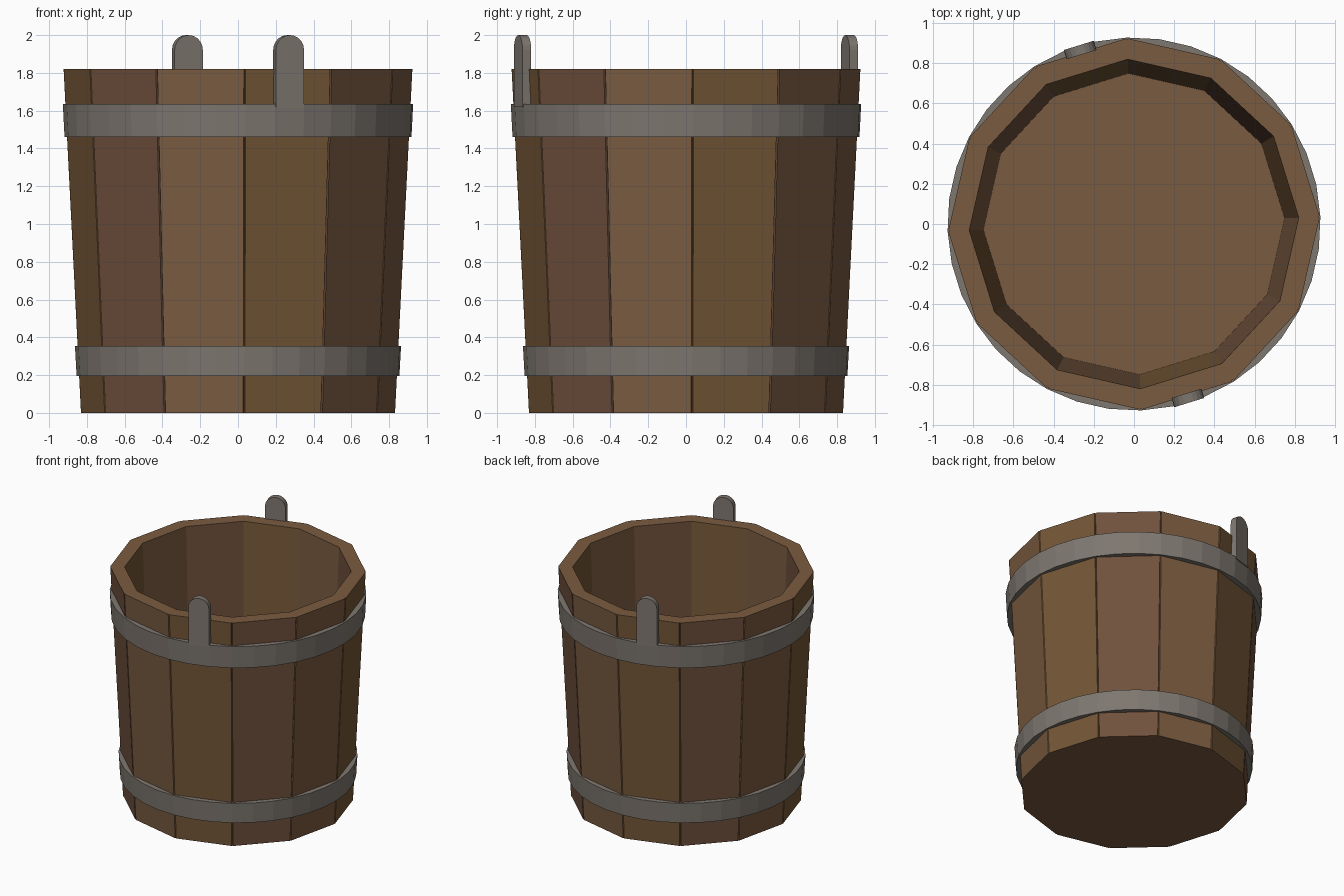
import bpy, bmesh, math
from mathutils import Matrix, Vector

if "Cube" in bpy.data.objects:
    bpy.data.objects.remove(bpy.data.objects["Cube"])

def material(name, rgb):
    m = bpy.data.materials.new(name)
    lin = [((c / 255 + 0.055) / 1.055) ** 2.4 for c in rgb]
    m.diffuse_color = (*lin, 1)
    m.use_nodes = True
    m.node_tree.nodes["Principled BSDF"].inputs["Base Color"].default_value = m.diffuse_color
    return m

wood_a = material("golden_brown_wood", (117, 87, 55))
wood_b = material("reddish_brown_wood", (112, 81, 60))
wood_c = material("brown_wood", (122, 91, 64))
iron = material("grey_iron", (126, 119, 112))

def finish(name, bm, mats):
    bmesh.ops.remove_doubles(bm, verts=bm.verts, dist=1e-5)
    bmesh.ops.recalc_face_normals(bm, faces=bm.faces)
    me = bpy.data.meshes.new(name)
    bm.to_mesh(me)
    bm.free()
    for m in mats:
        me.materials.append(m)
    ob = bpy.data.objects.new(name, me)
    bpy.context.collection.objects.link(ob)
    return ob

def polar(r, deg, z):
    a = math.radians(deg)
    return Vector((r * math.cos(a), r * math.sin(a), z))

TURN, N, H = 2.2, 12, 1.82
FLOOR = 0.004

# Staves, rim, floor and base in one closed tub with thin grooves between staves
bm = bmesh.new()

def face(pts, mat):
    bm.faces.new([bm.verts.new(p) for p in pts]).material_index = mat

def outline(k, r, z):
    """Groove, edge, edge, groove points along one stave."""
    a, b = polar(r, TURN + 30 * k, z), polar(r, TURN + 30 * (k + 1), z)
    d = (b - a).normalized() * 0.005
    return [polar(r - 0.009, TURN + 30 * k, z), a + d, b - d,
            polar(r - 0.009, TURN + 30 * (k + 1), z)]

base = []
for k in range(N):
    lo, hi = outline(k, 0.833, 0), outline(k, 0.925, H)
    in_lo = [polar(0.75, TURN + 30 * (k + j), FLOOR) for j in (0, 1)]
    in_hi = [polar(0.82, TURN + 30 * (k + j), H) for j in (0, 1)]
    for i in range(3):
        face([lo[i], lo[i + 1], hi[i + 1], hi[i]], k % 3)
    face([in_lo[1], in_lo[0], in_hi[0], in_hi[1]], k % 3)
    face(hi + [in_hi[1], in_hi[0]], 2)
    base += lo[:3]
face(base[::-1], 2)
face([polar(0.75, TURN + 30 * k, FLOOR) for k in range(N)], 2)
finish("bucket_staves", bm, [wood_a, wood_b, wood_c])

# Iron hoops
def hoop(name, z0, z1, r0, r1, inner, n=36):
    bm = bmesh.new()
    prof = [(r0, z0), (r1, z1), (inner, z1), (inner, z0)]
    rings = [[bm.verts.new(polar(r, TURN + 360 * i / n, z)) for r, z in prof] for i in range(n)]
    for i in range(n):
        a, b = rings[i], rings[(i + 1) % n]
        for j in range(4):
            bm.faces.new([a[j], b[j], b[(j + 1) % 4], a[(j + 1) % 4]])
    finish(name, bm, [iron])

hoop("upper_hoop", 1.46, 1.635, 0.919, 0.928, 0.845)
hoop("lower_hoop", 0.195, 0.355, 0.855, 0.864, 0.79)

# Round-topped handle lugs on opposite staves
def lug(name, deg, w=0.156, r0=0.882, r1=0.93, z0=1.62):
    bm = bmesh.new()
    h = w / 2
    prof = [(-h, z0), (h, z0)]
    prof += [(h * math.cos(math.pi * i / 10), 2 - h + h * math.sin(math.pi * i / 10)) for i in range(11)]
    f = bm.faces.new([bm.verts.new((r0, y, z)) for y, z in prof])
    ext = bmesh.ops.extrude_face_region(bm, geom=[f], use_keep_orig=True)
    bmesh.ops.translate(bm, vec=(r1 - r0, 0, 0),
                        verts=[g for g in ext["geom"] if isinstance(g, bmesh.types.BMVert)])
    bm.transform(Matrix.Rotation(math.radians(deg), 4, 'Z'))
    finish(name, bm, [iron])

lug("front_lug", -72.8)
lug("back_lug", 107.2)
